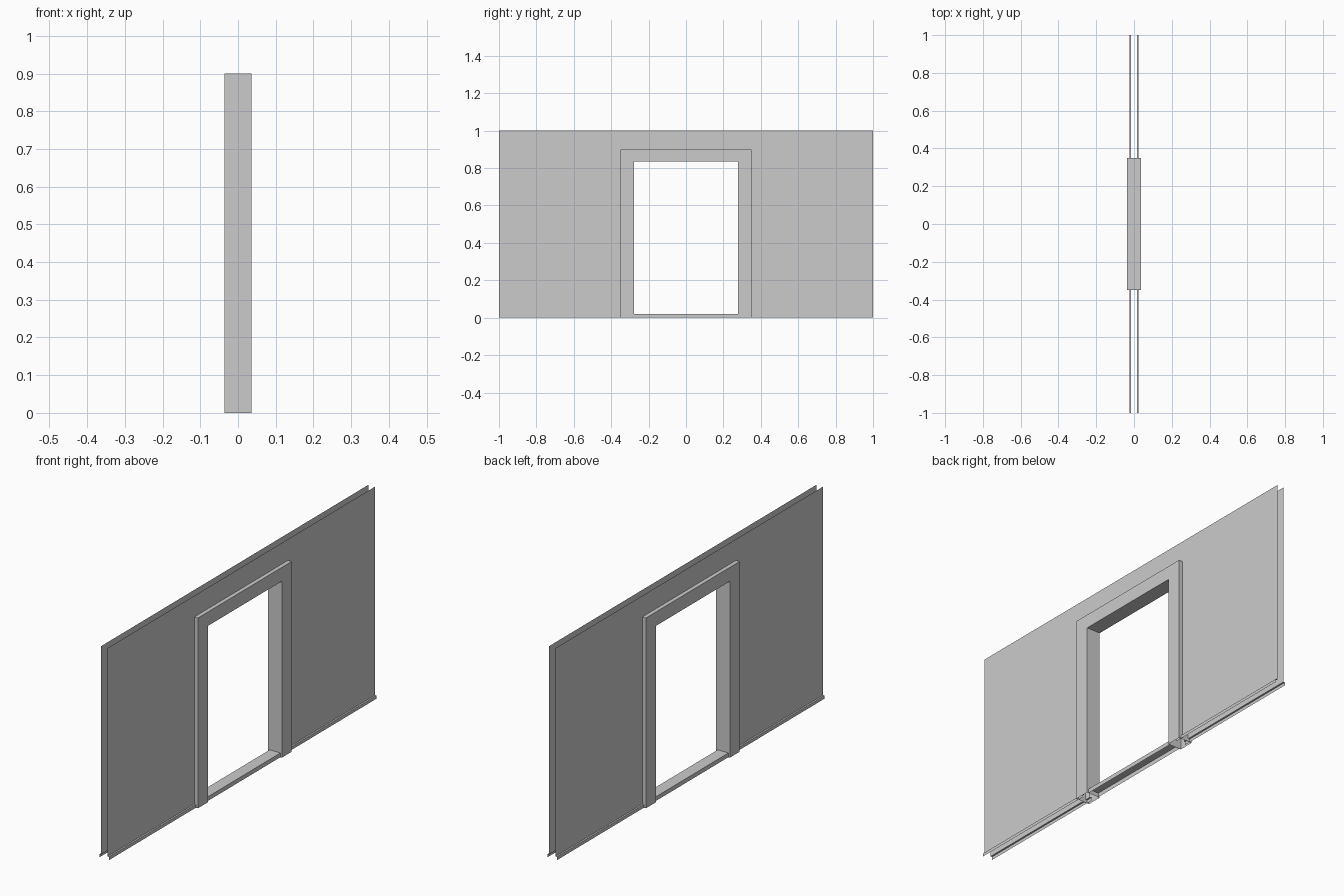
import bpy

if "Cube" in bpy.data.objects:
    bpy.data.objects.remove(bpy.data.objects["Cube"])

WALL_X, SKIRT_X, SILL_X, FRAME_X = 0.017, 0.025, 0.028, 0.036
SKIRT_Z, SILL_Z = 0.015, 0.02


def quarter(name, polys):
    """Object from the +x +y quarter, mirrored across x and y."""
    verts, faces = [], []
    for poly in polys:
        faces.append(range(len(verts), len(verts) + len(poly)))
        verts += poly
    mesh = bpy.data.meshes.new(name)
    mesh.from_pydata(verts, [], [list(f) for f in faces])
    obj = bpy.data.objects.new(name, mesh)
    bpy.context.collection.objects.link(obj)
    mirror = obj.modifiers.new("mirror", 'MIRROR')
    mirror.use_axis = (True, True, False)
    mirror.merge_threshold = 0.0005
    return obj


def arch(y_in, z_in, y_out, z_out, z_low):
    """Half of an upside-down U in the y-z plane."""
    return [(0, z_in), (y_in, z_in), (y_in, z_low),
            (y_out, z_low), (y_out, z_out), (0, z_out)]


def sweep(profile, y0, y1):
    """Strip of faces from an x-z profile run along y."""
    return [[(p[0], y0, p[1]), (q[0], y0, q[1]), (q[0], y1, q[1]), (p[0], y1, p[1])]
            for p, q in zip(profile, profile[1:])]


# thin wall sheets, one on each side
quarter("wall_sheets", [[(WALL_X, y, z) for y, z in arch(0.32, 0.87, 1, 1, SKIRT_Z)]])

# small skirting ledge along the foot of each sheet
quarter("skirting", sweep([(WALL_X, SKIRT_Z), (SKIRT_X, SKIRT_Z), (SKIRT_X, 0)], 0.32, 1))

# hollow door frame, open underneath: face, inner jamb and outer sides
loop = arch(0.277, 0.834, 0.35, 0.9, 0)
frame = [[(FRAME_X, y, z) for y, z in loop]]
for i in (0, 1, 3, 4):
    p, q = loop[i], loop[i + 1]
    frame.append([(FRAME_X, *p), (0, *p), (0, *q), (FRAME_X, *q)])
quarter("door_frame", frame)

# threshold between the jambs
quarter("threshold", sweep([(0, SILL_Z), (SILL_X, SILL_Z), (SILL_X, 0)], 0, 0.277))
